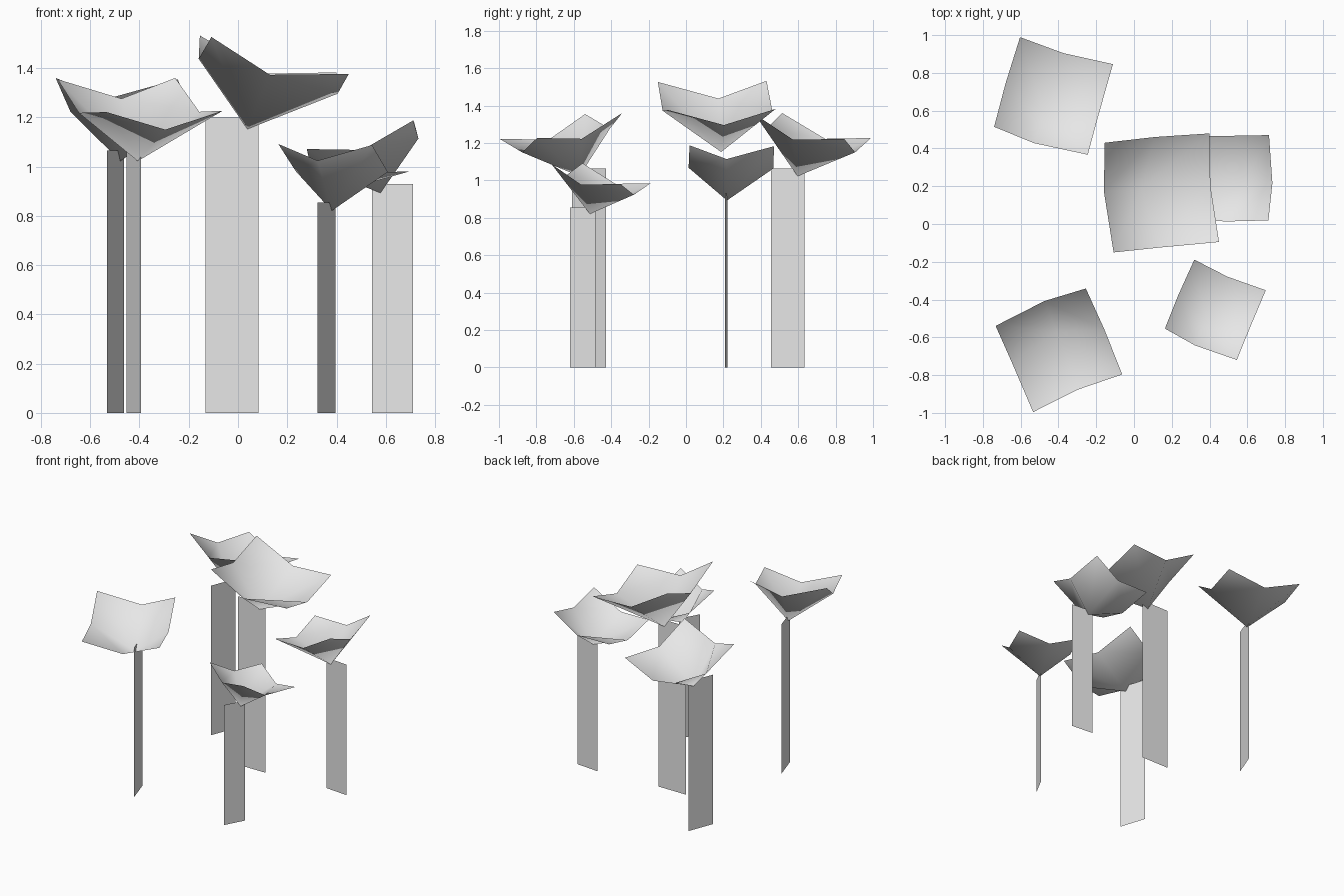
import bpy
import math
from mathutils import Matrix

cube = bpy.data.objects.get("Cube")
if cube:
    bpy.data.objects.remove(cube, do_unlink=True)

# One flat grey for everything
grey = bpy.data.materials.new("light_grey")
grey.use_nodes = True
grey.diffuse_color = (0.8, 0.8, 0.8, 1)
grey.node_tree.nodes["Principled BSDF"].inputs["Base Color"].default_value = (0.8, 0.8, 0.8, 1)


def make_part(name, verts, faces, matrix, smooth=False):
    mesh = bpy.data.meshes.new(name)
    mesh.from_pydata(verts, [], faces)
    mesh.materials.append(grey)
    for face in mesh.polygons:
        face.use_smooth = smooth
    obj = bpy.data.objects.new(name, mesh)
    obj.matrix_world = matrix
    bpy.context.collection.objects.link(obj)
    return obj


# Unit tree: flat upright stem of height 1 and a bent three by three sheet as its cap
stem_half = 0.09
stem_verts = [(-stem_half, 0, 0), (stem_half, 0, 0), (stem_half, 0, 1), (-stem_half, 0, 1)]

cap_rows = [
    [(-0.07, -0.282, 1.272), (0.128, -0.261, 1.144), (0.395, -0.236, 1.147)],
    [(-0.113, -0.012, 1.198), (0.052, 0.0, 0.96), (0.357, 0.012, 1.08)],
    [(-0.109, 0.202, 1.277), (0.112, 0.227, 1.148), (0.353, 0.243, 1.152)],
]
cap_verts = [point for row in cap_rows for point in row]
cap_faces = [(r * 3 + c, r * 3 + c + 1, r * 3 + c + 4, r * 3 + c + 3)
             for r in range(2) for c in range(2)]

# Placement of each tree: name, x, y, turn in degrees, height of the stem
trees = [
    ("centre", -0.024, 0.188, 0, 1.2),
    ("back_left", -0.498, 0.545, 68.8, 1.065),
    ("front_left", -0.424, -0.518, -72.1, 1.065),
    ("right", 0.627, 0.215, 175, 0.93),
    ("front_right", 0.36, -0.553, 61.8, 0.855),
]
for name, x, y, turn, size in trees:
    place = (Matrix.Translation((x, y, 0))
             @ Matrix.Rotation(math.radians(turn), 4, "Z")
             @ Matrix.Scale(size, 4))
    make_part(name + "_stem", stem_verts, [(0, 1, 2, 3)], place)
    make_part(name + "_cap", cap_verts, cap_faces, place, smooth=True)
